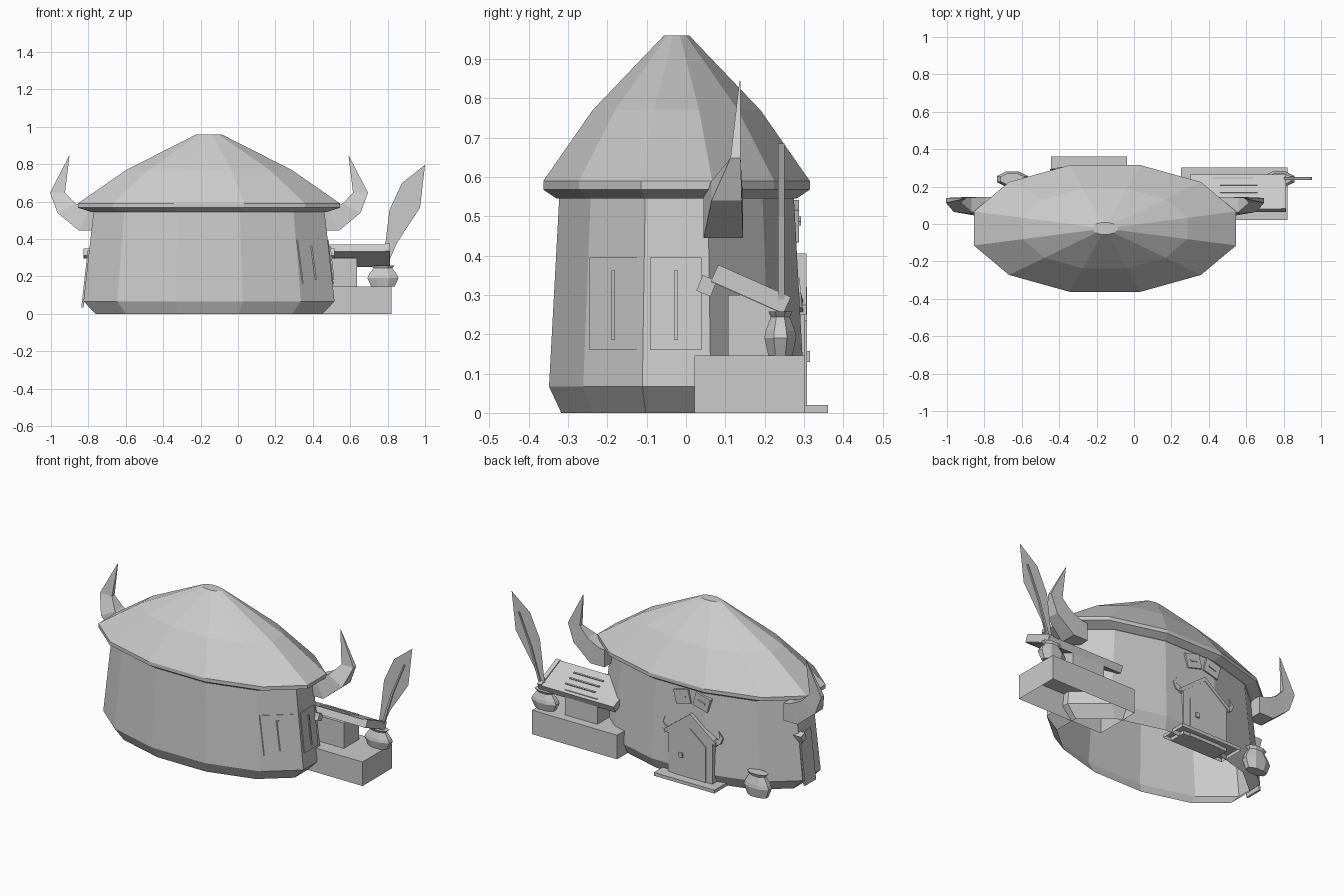
import bpy, bmesh, math
from mathutils import Vector, Matrix

old = bpy.data.objects.get("Cube")
if old:
    bpy.data.objects.remove(old)

grey = bpy.data.materials.new("plain_grey")
grey.use_nodes = True
colour = (0.6, 0.6, 0.6, 1)
grey.diffuse_color = colour
grey.node_tree.nodes["Principled BSDF"].inputs["Base Color"].default_value = colour

CX, CY = -0.155, -0.024   # hut axis
RX, RY = 0.726, 0.351     # roof radii


def finish(name, bm):
    bmesh.ops.recalc_face_normals(bm, faces=bm.faces)
    mesh = bpy.data.meshes.new(name)
    bm.to_mesh(mesh)
    bm.free()
    mesh.materials.append(grey)
    obj = bpy.data.objects.new(name, mesh)
    bpy.context.collection.objects.link(obj)
    return obj


def skin(name, rings, caps=(True, True)):
    """Join equal rings of points into a tube, capped at the chosen ends."""
    bm = bmesh.new()
    loops = [[bm.verts.new(p) for p in ring] for ring in rings]
    n = len(loops[0])
    for a, b in zip(loops, loops[1:]):
        for i in range(n):
            j = (i + 1) % n
            bm.faces.new((a[i], a[j], b[j], b[i]))
    for loop, cap in zip((loops[0], loops[-1]), caps):
        if cap:
            bm.faces.new(loop)
    return finish(name, bm)


def turned(name, profile, centre, rx, ry, sides, caps=(True, True)):
    """Elliptical turned shape; profile holds (scale, z)."""
    cx, cy, cz = centre
    rings = []
    for r, z in profile:
        angles = [(i + 0.5) * math.tau / sides for i in range(sides)]
        rings.append([(cx + rx * r * math.cos(a), cy + ry * r * math.sin(a), cz + z) for a in angles])
    return skin(name, rings, caps)


def box(name, x, y, z, tilt=0, axis='X', hollow=False):
    """Box from ranges, tilted about its own centre; hollow leaves the bottom open."""
    bm = bmesh.new()
    bmesh.ops.create_cube(bm, size=1)
    if hollow:
        bm.normal_update()
        bmesh.ops.delete(bm, geom=[f for f in bm.faces if f.normal.z < -0.9], context='FACES')
    size = [r[1] - r[0] for r in (x, y, z)]
    mid = Vector([(r[0] + r[1]) / 2 for r in (x, y, z)])
    bmesh.ops.transform(bm, verts=bm.verts, matrix=Matrix.Translation(mid)
                        @ Matrix.Rotation(math.radians(tilt), 4, axis) @ Matrix.Diagonal((*size, 1)))
    return finish(name, bm)


def slab(name, outline, y0, y1):
    """Extrude an x-z outline along y."""
    return skin(name, [[(x, y, z) for x, z in outline] for y in (y0, y1)])


def horn(name, cx, s, path):
    """Tapered horn; path holds (outer x, outer z, inner x, inner z, y0, y1)."""
    skin(name, [[(cx + s * ox, y0, oz), (cx + s * ox, y1, oz), (cx + s * ix, y1, iz), (cx + s * ix, y0, iz)]
                for ox, oz, ix, iz, y0, y1 in path])


SIDES = ((1, "left"), (-1, "right"))

# Hollow hut body and roof
turned("wall", [(0.865, 0), (0.957, 0.067), (0.88, 0.55)], (CX, CY, 0), RX, RY, 12, (False, False))
turned("roof", [(0.87, 0.545), (0.9, 0.545), (1, 0.568), (1, 0.59), (0.63, 0.77), (0.095, 0.96)],
       (CX, CY, 0), RX, RY, 12, (False, True))

# Roof horns, mirrored about the hut axis
for s, label in SIDES:
    horn(label + "_roof_horn", CX, s, [
        (0.60, 0.445, 0.60, 0.55, 0.045, 0.145), (0.695, 0.445, 0.64, 0.555, 0.045, 0.145),
        (0.81, 0.54, 0.715, 0.59, 0.065, 0.142), (0.85, 0.648, 0.77, 0.648, 0.113, 0.139),
        (0.748, 0.845, 0.746, 0.845, 0.136, 0.138)])


def wall_x(y, z, s):
    """Where the wall facets lie at a given depth and height."""
    k = 0.957 - (z - 0.067) * 0.16
    v = abs(y - CY)
    a, b = math.radians(15), math.radians(45)
    ya, yb = RY * k * math.sin(a), RY * k * math.sin(b)
    xa, xb = RX * k * math.cos(a), RX * k * math.cos(b)
    x = xa if v < ya else xa + (xb - xa) * (v - ya) / (yb - ya)
    return CX + s * x


def panel(name, y, z, s, out):
    """Thin panel lying on the wall."""
    corners = ((y[0], z[0]), (y[1], z[0]), (y[1], z[1]), (y[0], z[1]))
    skin(name, [[(wall_x(v, h, s) + s * o, v, h) for v, h in corners] for o in (-0.004, out)])


# Shutters on the left end, board on the right end, a short bar on both
for i, (y0, y1, slit) in enumerate(((-0.245, -0.125, -0.185), (-0.092, 0.04, -0.025))):
    panel(f"left_shutter_{i}", (y0, y1), (0.16, 0.395), 1, 0.005)
    panel(f"left_slit_{i}", (slit - 0.005, slit + 0.005), (0.185, 0.362), 1, 0.012)
panel("right_side_board", (-0.05, 0.055), (0.035, 0.34), -1, 0.008)
for s, label in SIDES:
    x = sorted((CX + s * 0.6, CX + s * 0.672))
    box(label + "_side_bar", x, (0.033, 0.072), (0.302, 0.345), -22)

# Counter beside the hut
TILT = -24
box("counter_base", (0.25, 0.82), (0.022, 0.303), (0, 0.146), hollow=True)
box("counter_post", (0.42, 0.635), (0.107, 0.25), (0.146, 0.3))
box("counter_top", (0.3, 0.805), (0.064, 0.266), (0.29, 0.332), TILT)
box("counter_end_rail", (0.785, 0.812), (0.064, 0.266), (0.292, 0.338), TILT)
for i in range(3):
    y = 0.13 + i * 0.04
    z = 0.336 - (y - 0.165) * math.tan(math.radians(-TILT))
    box(f"counter_slat_{i}", (0.46, 0.66), (y - 0.004, y + 0.004), (z - 0.01, z + 0.004), TILT)

# Two pots
pot = [(0.75, 0), (1, 0.045), (0.92, 0.062), (0.6, 0.098), (0.76, 0.112), (0.5, 0.112)]
turned("counter_pot", pot, (0.775, 0.24, 0.146), 0.09, 0.044, 8)
turned("ground_pot", [(r, z * 1.25) for r, z in pot], (-0.65, 0.24, 0), 0.09, 0.044, 8)

# Flat leaf standing in the pot, with its rib
leaf = bmesh.new()
leaf.faces.new([leaf.verts.new((x, 0.242, z)) for x, z in (
    (0.765, 0.24), (0.785, 0.353), (0.81, 0.556), (0.877, 0.70),
    (1.0, 0.797), (0.973, 0.567), (0.85, 0.38), (0.79, 0.24))])
finish("leaf", leaf)
slab("leaf_rib", [(0.785, 0.25), (0.865, 0.5), (0.945, 0.685), (0.953, 0.685), (0.877, 0.5), (0.8, 0.25)],
     0.234, 0.25)

# Back doorway with gable, door, step and small horns
DX = -0.24
box("door_step", (DX - 0.203, DX + 0.203), (0.2, 0.361), (0, 0.02), hollow=True)


def gable(name, half, eave, peak, y0, y1):
    slab(name, [(DX - half, 0), (DX + half, 0), (DX + half, eave), (DX, peak), (DX - half, eave)], y0, y1)


gable("door_surround", 0.15, 0.27, 0.385, 0.2, 0.303)
gable("door_leaf", 0.105, 0.235, 0.32, 0.28, 0.308)
box("door_knob", (DX + 0.045, DX + 0.07), (0.29, 0.315), (0.13, 0.158))
for s, label in SIDES:
    slab(label + "_gable_board", [(DX, 0.405), (DX + s * 0.17, 0.275), (DX + s * 0.17, 0.25),
                                  (DX, 0.378)], 0.21, 0.306)
    horn(label + "_door_horn", DX, s, [
        (0.155, 0.25, 0.145, 0.283, 0.276, 0.298), (0.195, 0.268, 0.175, 0.293, 0.278, 0.296),
        (0.21, 0.305, 0.19, 0.305, 0.281, 0.293), (0.181, 0.345, 0.179, 0.345, 0.286, 0.288)])
    # Tilted plates above the doorway
    x = DX + s * 0.065
    box(label + "_upper_plate", (x - 0.05, x + 0.05), (0.26, 0.288), (0.445, 0.53), s * 15, 'Y')
    box(label + "_upper_plate_slit", (x - 0.025, x + 0.025), (0.28, 0.293), (0.483, 0.493), s * 15, 'Y')
